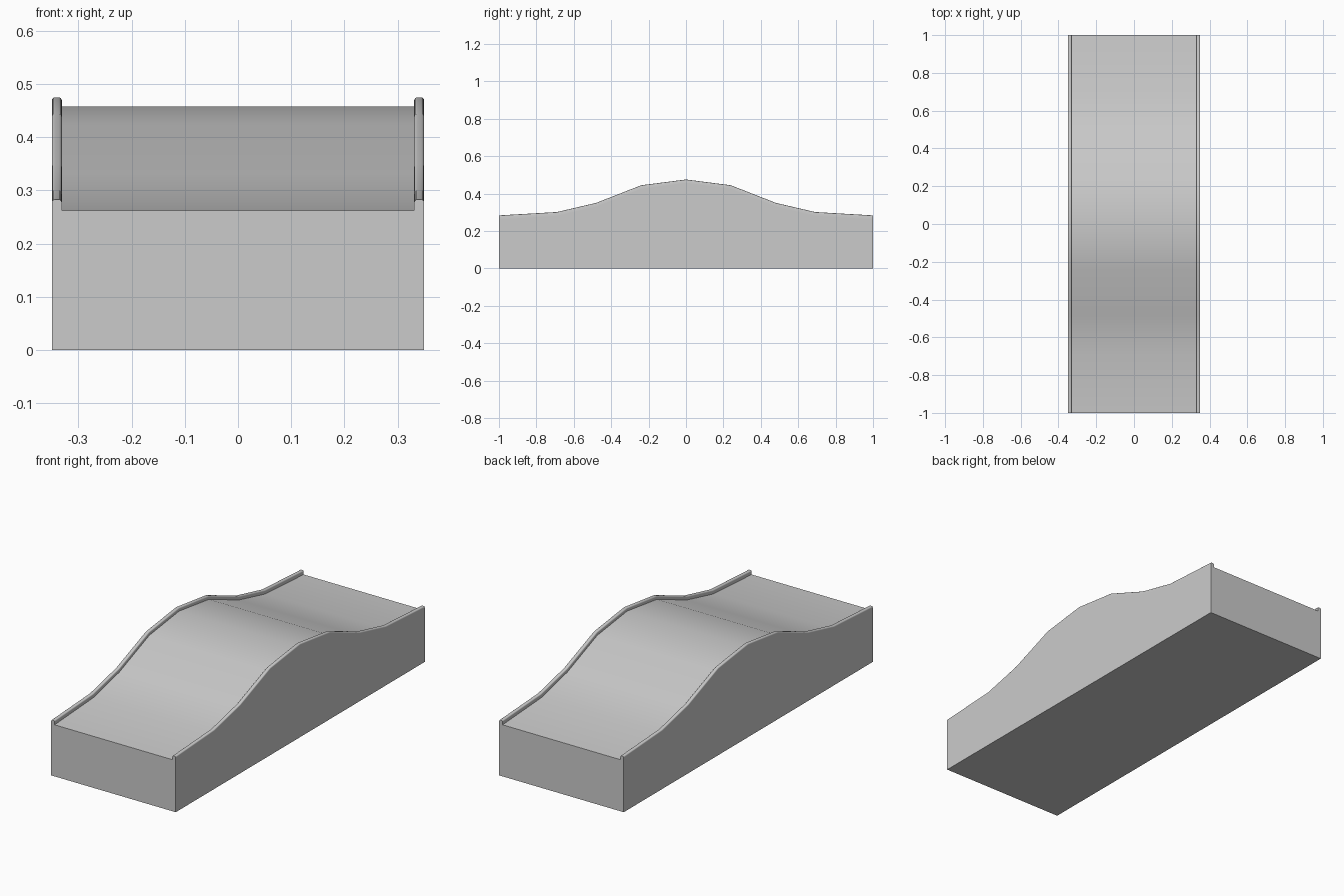
import bpy, bmesh, math

if "Cube" in bpy.data.objects:
    bpy.data.objects.remove(bpy.data.objects["Cube"])

# half profiles (y, z) running from the front end to the crest
DECK = [(-1, 0.262), (-0.69, 0.281), (-0.48, 0.331), (-0.24, 0.426), (0, 0.458)]
RAIL = [(-1, 0.283), (-0.69, 0.301), (-0.48, 0.350), (-0.24, 0.444), (0, 0.475)]


def mirrored(half):
    return half + [(-y, z) for y, z in reversed(half[:-1])]


def loft(name, rings, angle):
    """Skin a list of matching closed cross-sections and cap both ends."""
    bm = bmesh.new()
    loops = [[bm.verts.new(p) for p in ring] for ring in rings]
    n = len(loops[0])
    for a, b in zip(loops, loops[1:]):
        for i in range(n):
            j = (i + 1) % n
            bm.faces.new((a[i], a[j], b[j], b[i]))
    bm.faces.new(loops[0])
    bm.faces.new(loops[-1])
    bmesh.ops.recalc_face_normals(bm, faces=bm.faces)
    mesh = bpy.data.meshes.new(name)
    bm.to_mesh(mesh)
    bm.free()
    ob = bpy.data.objects.new(name, mesh)
    bpy.context.collection.objects.link(ob)
    bpy.ops.object.select_all(action='DESELECT')
    ob.select_set(True)
    bpy.context.view_layer.objects.active = ob
    bpy.ops.object.shade_smooth_by_angle(angle=math.radians(angle))
    return ob


# solid humped ramp body
side = mirrored(DECK) + [(1, 0), (-1, 0)]
loft("ramp_body", [[(x, y, z) for y, z in side] for x in (-0.35, 0.35)], 30)

# rounded edge rails following the hump
W = 0.0095
R = 0.006
section = [(-W, -0.024), (W, -0.024)]
for k in range(5):
    t = math.radians(22.5 * k)
    section.append((W - R + R * math.cos(t), -R + R * math.sin(t)))
for k in range(5):
    t = math.radians(90 + 22.5 * k)
    section.append((-W + R + R * math.cos(t), -R + R * math.sin(t)))
for name, s in (("left_rail", -1), ("right_rail", 1)):
    loft(name, [[(s * (0.35 - W) + dx, y, z + dz) for dx, dz in section]
                for y, z in mirrored(RAIL)], 35)
